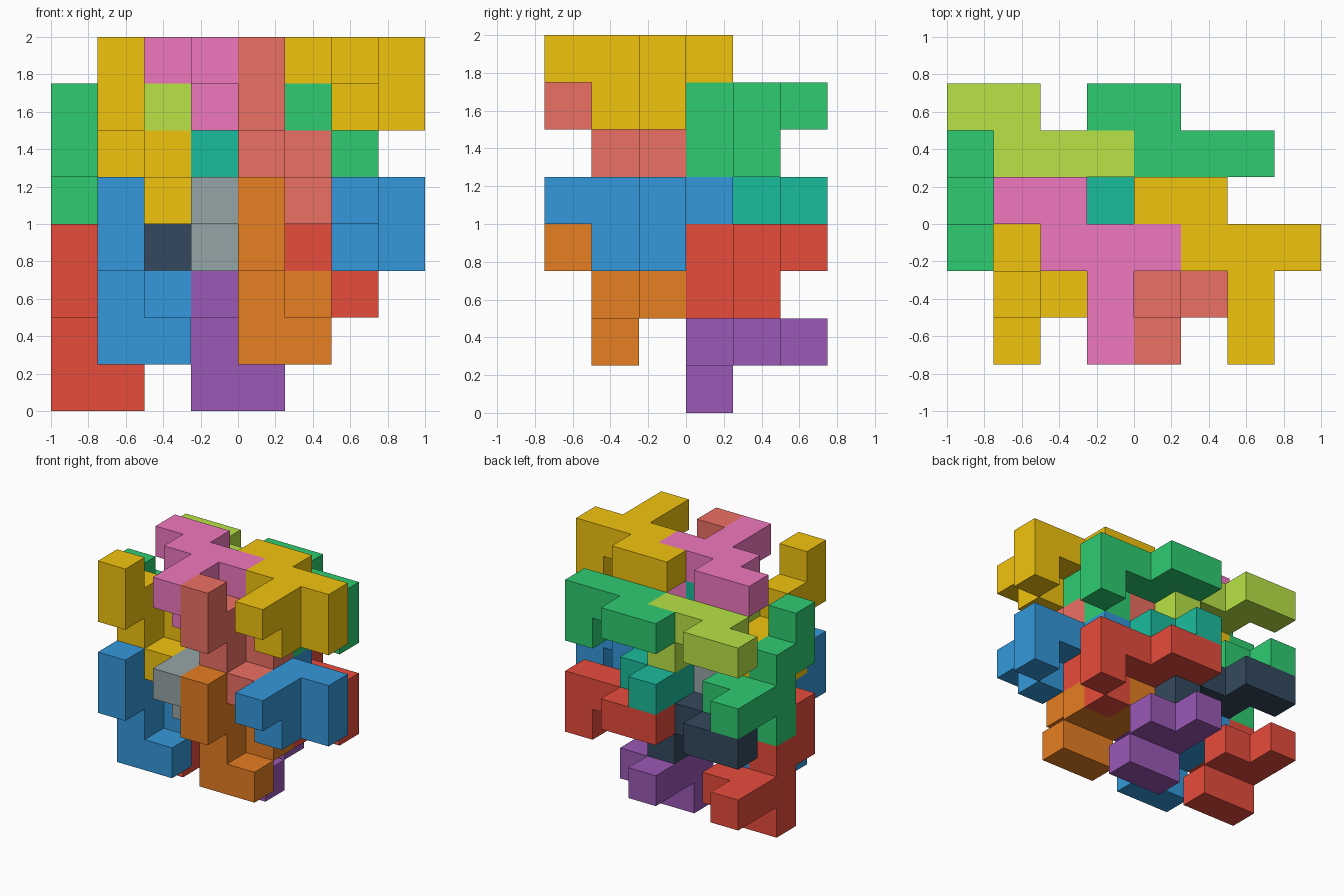
import bpy, bmesh
from mathutils import Vector

if "Cube" in bpy.data.objects:
    bpy.data.objects.remove(bpy.data.objects["Cube"])

CELL = 0.25
ORIGIN = Vector((-1.0, -0.75, 0.0))

# Interlocking piece: nine unit cubes, lying flat
FLAT = [(0, 3, 0), (1, 3, 0), (1, 2, 0), (2, 2, 0), (3, 2, 0),
        (3, 2, -1), (2, 1, 0), (2, 1, -1), (2, 0, 0)]
# The same piece turned upright
UPRIGHT = [(0, 0, 3), (0, 0, 2), (0, 1, 2), (0, 1, 1), (0, 1, 0),
           (1, 1, 0), (0, 2, 1), (1, 2, 1), (0, 3, 1)]


def to_linear(c):
    return c / 12.92 if c <= 0.04045 else ((c + 0.055) / 1.055) ** 2.4


def make_material(name, hex_code):
    mat = bpy.data.materials.new(name)
    rgb = [to_linear(int(hex_code[i:i + 2], 16) / 255) for i in (0, 2, 4)]
    mat.diffuse_color = (*rgb, 1.0)
    mat.use_nodes = True
    mat.node_tree.nodes["Principled BSDF"].inputs["Base Color"].default_value = mat.diffuse_color
    return mat


def make_piece(name, cells, offset, mat):
    """One solid from unit cubes, keeping only its outer faces."""
    cells = {tuple(c) for c in cells}
    bm = bmesh.new()
    verts = {}

    def vert(p):
        key = tuple(p)
        if key not in verts:
            verts[key] = bm.verts.new(ORIGIN + (Vector(key) + Vector(offset)) * CELL)
        return verts[key]

    for cell in cells:
        for axis in range(3):
            u, v = (axis + 1) % 3, (axis + 2) % 3
            for side in (0, 1):
                near = list(cell)
                near[axis] += 2 * side - 1
                if tuple(near) in cells:
                    continue
                loop = []
                for du, dv in ((0, 0), (1, 0), (1, 1), (0, 1)):
                    p = list(cell)
                    p[axis] += side
                    p[u] += du
                    p[v] += dv
                    loop.append(vert(p))
                bm.faces.new(loop if side else loop[::-1])

    # Merge coplanar squares into clean flat faces
    bmesh.ops.dissolve_limit(bm, angle_limit=0.01, verts=bm.verts[:], edges=bm.edges[:])
    mesh = bpy.data.meshes.new(name)
    bm.to_mesh(mesh)
    bm.free()
    mesh.materials.append(mat)
    obj = bpy.data.objects.new(name, mesh)
    bpy.context.collection.objects.link(obj)


COLORS = {"red": "E74C3C", "blue": "3498DB", "orange": "E67E22", "purple": "9B59B6",
          "green": "2ECC71", "teal": "1ABC9C", "yellow": "F1C40F", "slate": "34495E",
          "grey": "95A5A6", "rust": "EC7063", "pink": "F078BE", "lime": "B8E346"}
MATS = {n: make_material(n, h) for n, h in COLORS.items()}

# Start cell of each row, with colours for (lower left, lower right, upper left, upper right)
ROWS = [("front_flat", FLAT, (1, 0, 4), ("grey", "blue", "pink", "yellow")),
        ("back_flat", FLAT, (0, 2, 3), ("slate", "red", "lime", "green")),
        ("front_upright", UPRIGHT, (1, 0, 1), ("blue", "orange", "yellow", "rust")),
        ("back_upright", UPRIGHT, (0, 2, 0), ("red", "purple", "green", "teal"))]

# Every row repeats three cells along x and three cells up
for row, shape, start, colors in ROWS:
    for i, color in enumerate(colors):
        right, up = i % 2, i // 2
        offset = (start[0] + 3 * right, start[1], start[2] + 3 * up)
        name = f"{row}_piece_{'upper' if up else 'lower'}_{'right' if right else 'left'}"
        make_piece(name, shape, offset, MATS[color])
